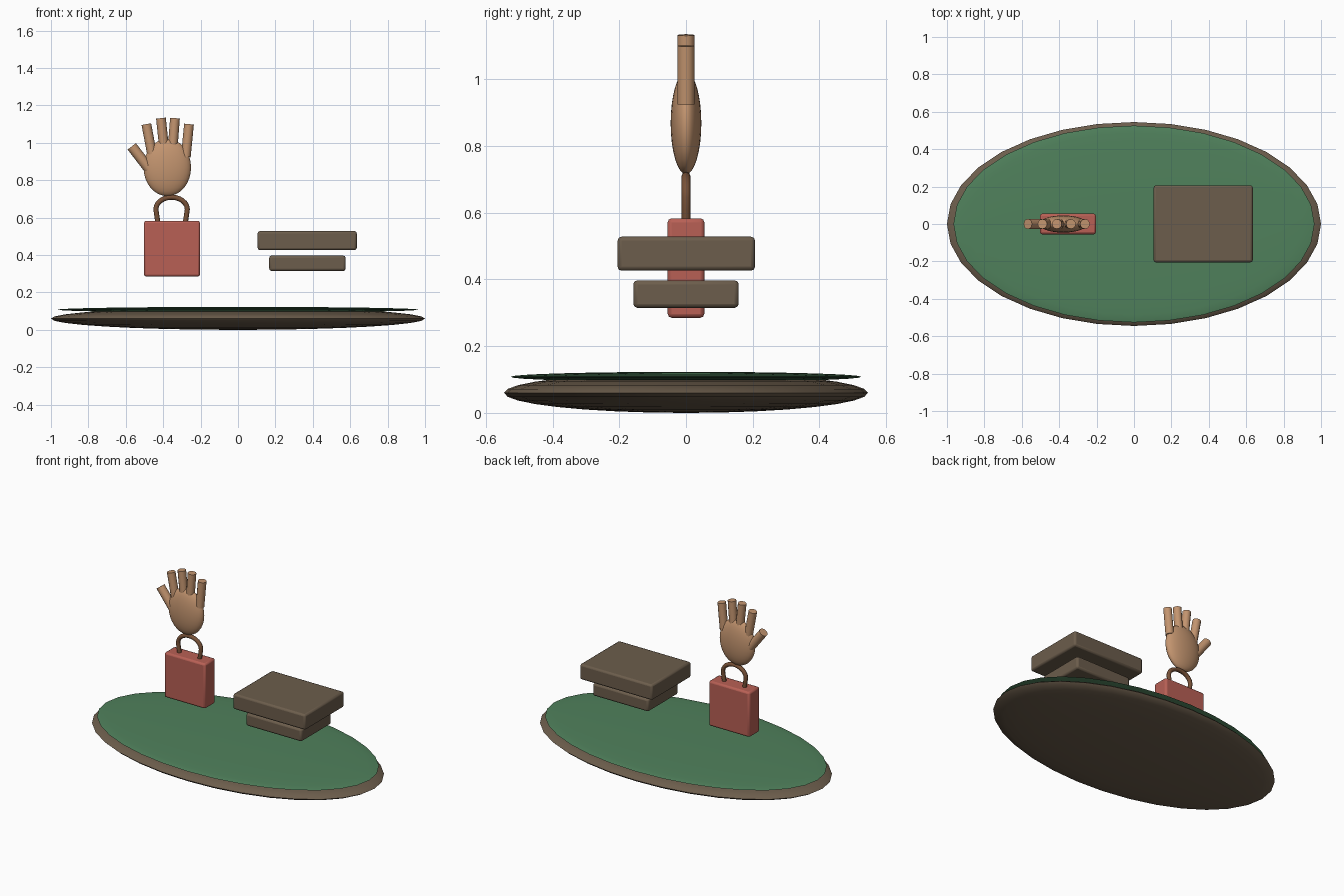
import bpy, math
from mathutils import Vector

if "Cube" in bpy.data.objects:
    bpy.data.objects.remove(bpy.data.objects["Cube"])


def material(name, rgb):
    m = bpy.data.materials.new(name)
    m.diffuse_color = (*rgb, 1)
    m.use_nodes = True
    m.node_tree.nodes["Principled BSDF"].inputs["Base Color"].default_value = m.diffuse_color
    return m


BROWN = material("brown", (0.15, 0.11, 0.072))
GREEN = material("green", (0.08, 0.22, 0.107))
RED = material("red", (0.48, 0.117, 0.091))
TAN = material("tan", (0.55, 0.30, 0.16))
STRAP = material("strap", (0.19, 0.085, 0.04))


def finish(name, mat, smooth=35):
    ob = bpy.context.object
    ob.name = name
    ob.data.materials.append(mat)
    bpy.ops.object.shade_smooth_by_angle(angle=math.radians(smooth))
    return ob


def ellipsoid(name, loc, radii, mat):
    bpy.ops.mesh.primitive_uv_sphere_add(segments=32, ring_count=16, location=loc)
    bpy.context.object.scale = radii
    bpy.ops.object.transform_apply(location=False, rotation=False, scale=True)
    return finish(name, mat, 60)


def block(name, lo, hi, mat, bevel=0.012):
    lo, hi = Vector(lo), Vector(hi)
    bpy.ops.mesh.primitive_cube_add(size=1, location=(lo + hi) / 2)
    bpy.context.object.scale = hi - lo
    bpy.ops.object.transform_apply(location=False, rotation=False, scale=True)
    ob = finish(name, mat)
    b = ob.modifiers.new("bevel", 'BEVEL')
    b.width, b.segments = bevel, 2
    return ob


def rod(name, a, b, r, mat):
    a, b = Vector(a), Vector(b)
    bpy.ops.mesh.primitive_cylinder_add(vertices=12, radius=r, depth=(b - a).length,
                                        location=(a + b) / 2)
    bpy.context.object.rotation_euler = (b - a).to_track_quat('Z', 'Y').to_euler()
    return finish(name, mat)


# Oval base with a thin green top
ellipsoid("base", (0, 0, 0.06), (1.0, 0.545, 0.06), BROWN)
ellipsoid("green_top", (0, 0, 0.108), (0.965, 0.526, 0.015), GREEN)

# Two stacked blocks
block("lower_block", (0.167, -0.158, 0.315), (0.575, 0.158, 0.397), BROWN)
block("upper_block", (0.105, -0.205, 0.426), (0.635, 0.207, 0.528), BROWN)

# Bag body
block("bag", (-0.503, -0.055, 0.285), (-0.203, 0.055, 0.583), RED)

# Horseshoe bag handle
cx = -0.355
arc = [(0.084 * math.cos(t), 0.645 + 0.064 * math.sin(t))
       for t in (math.pi * i / 12 for i in range(13))]
path = [(0.073, 0.57), (0.079, 0.61)] + arc + [(-0.079, 0.61), (-0.073, 0.57)]
cu = bpy.data.curves.new("bag_handle", 'CURVE')
cu.dimensions = '3D'
cu.bevel_depth, cu.bevel_resolution, cu.use_fill_caps = 0.0135, 2, True
sp = cu.splines.new('POLY')
sp.points.add(len(path) - 1)
for p, (x, z) in zip(sp.points, path):
    p.co = (cx + x, 0, z, 1)
sp.use_smooth = True
cu.materials.append(STRAP)
bpy.context.collection.objects.link(bpy.data.objects.new("bag_handle", cu))

# Palm, four fingers and thumb
ellipsoid("palm", (-0.378, 0, 0.868), (0.127, 0.046, 0.153), TAN)
fingers = [(-0.457, 0.925, -0.49, 1.100), (-0.393, 0.95, -0.412, 1.132),
           (-0.351, 0.95, -0.337, 1.132), (-0.279, 0.925, -0.262, 1.100)]
for i, (x0, z0, x1, z1) in enumerate(fingers):
    rod(f"finger_{i + 1}", (x0, 0, z0), (x1, 0, z1), 0.026, TAN)
rod("thumb", (-0.475, 0, 0.86), (-0.568, 0, 0.981), 0.028, TAN)
